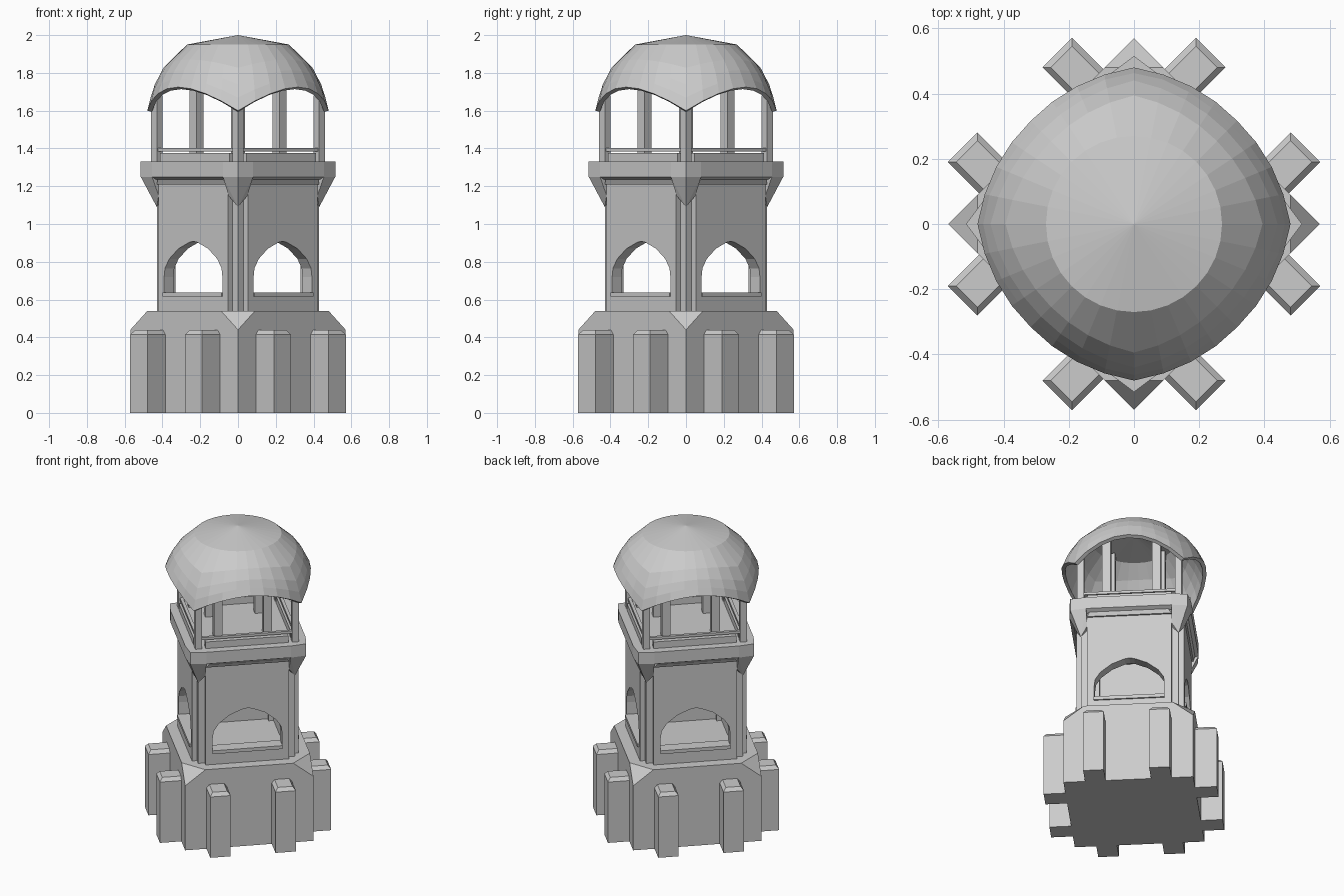
import bpy, bmesh, math
from mathutils import Matrix, Vector

if "Cube" in bpy.data.objects:
    bpy.data.objects.remove(bpy.data.objects["Cube"])

stone = bpy.data.materials.new("grey stone")
stone.diffuse_color = (0.6, 0.6, 0.6, 1)
stone.use_nodes = True
stone.node_tree.nodes["Principled BSDF"].inputs["Base Color"].default_value = stone.diffuse_color


def turn(k, offset=45):
    return Matrix.Rotation(math.radians(offset + 90 * k), 4, 'Z')


def finish(name, bm):
    bmesh.ops.recalc_face_normals(bm, faces=bm.faces)
    me = bpy.data.meshes.new(name)
    bm.to_mesh(me)
    bm.free()
    me.materials.append(stone)
    ob = bpy.data.objects.new(name, me)
    bpy.context.collection.objects.link(ob)
    return ob


def hull_into(bm, pts, mat):
    vs = [bm.verts.new(mat @ Vector(p)) for p in pts]
    r = bmesh.ops.convex_hull(bm, input=vs)
    junk = list({v for v in r["geom_interior"] + r["geom_unused"]
                 if isinstance(v, bmesh.types.BMVert)})
    if junk:
        bmesh.ops.delete(bm, geom=junk, context='VERTS')


def hulls(name, pts, mats):
    """Convex solid repeated once for each matrix."""
    bm = bmesh.new()
    for m in mats:
        hull_into(bm, pts, m)
    bmesh.ops.dissolve_limit(bm, angle_limit=0.01, verts=bm.verts, edges=bm.edges)
    return finish(name, bm)


def box_pts(x0, x1, y0, y1, z0, z1):
    return [(x, y, z) for x in (x0, x1) for y in (y0, y1) for z in (z0, z1)]


def ring(pts, z):
    """Four-fold copies of plan points at height z."""
    return [tuple(turn(k, 0) @ Vector((x, y, z))) for k in range(4) for x, y in pts]


ONE = [Matrix.Identity(4)]
SIDES = [turn(k) for k in range(4)]        # local +x is the wall's outward normal
CORNERS = [turn(k, 0) for k in range(4)]   # local -y points at a corner

# plinth: square with its top corners cut off
hulls("plinth", ring([(0, -.57)], 0) + ring([(0, -.57)], .44)
      + ring([(-.09, -.48), (.09, -.48)], .54), ONE)

# eight buttress pillars with chamfered tops
for v in (-.205, .205):
    hulls("buttress", box_pts(.39, .538, v - .064, v + .064, 0, .415)
          + box_pts(.40, .52, v - .046, v + .046, .42, .438), SIDES)

# tower walls with pointed-arch windows, one half panel mirrored
half = [(0, .54), (.262, .54), (.262, 1.23), (0, 1.23), (0, .908), (.03, .903),
        (.11, .87), (.18, .815), (.212, .765), (.218, .72), (.218, .62), (0, .62)]
bm = bmesh.new()
for m in SIDES:
    for s in (-1, 1):
        inner = [bm.verts.new(m @ Vector((.265, s * v, z))) for v, z in half]
        outer = [bm.verts.new(m @ Vector((.335, s * v, z))) for v, z in half]
        bm.faces.new(inner)
        bm.faces.new(outer)
        for i in range(len(half)):
            j = (i + 1) % len(half)
            if half[i][0] or half[j][0]:
                bm.faces.new((inner[i], inner[j], outer[j], outer[i]))
bmesh.ops.remove_doubles(bm, verts=bm.verts, dist=1e-4)
finish("tower_walls", bm)

# window sills
hulls("window_sill", box_pts(.262, .345, -.22, .22, .615, .638), SIDES)

# recessed square posts at the tower corners
hulls("corner_post", box_pts(.234, .304, .234, .304, .54, 1.25), SIDES)

# cornice slab and flared corner brackets
plan = [(-.08, -.455), (0, -.515), (.08, -.455)]
hulls("cornice", ring([(-.06, -.43), (.06, -.43)], 1.21)
      + ring([(-.08, -.425), (.08, -.425)], 1.235), ONE)
hulls("cornice_slab", ring(plan, 1.235 + .015) + ring(plan, 1.33)
      + ring([(-.06, -.435), (.06, -.435)], 1.235), ONE)
hulls("corner_bracket", [(0, -.515, 1.25), (-.08, -.455, 1.25), (.08, -.455, 1.25),
      (-.05, -.42, 1.15), (.05, -.42, 1.15), (0, -.43, 1.09), (0, -.36, 1.25),
      (0, -.36, 1.12)], CORNERS)

# balcony parapet and rail
hulls("parapet", box_pts(.285, .325, -.26, .26, 1.32, 1.375), SIDES)
hulls("rail", box_pts(.295, .315, -.30, .30, 1.385, 1.402), SIDES)

# dome supports: four slim outer posts, four inner posts
hulls("outer_post", box_pts(.283, .325, .283, .325, 1.32, 1.68), SIDES)
hulls("inner_post", box_pts(.129, .182, .129, .182, 1.32, 1.93), SIDES)

# dome: faceted shell whose rim arches up over each side
profile = [(2.0, 0), (1.95, .27), (1.89, .345), (1.82, .40), (1.72, .45), (1.6, .48)]


def radius(z):
    for (za, ra), (zb, rb) in zip(profile, profile[1:]):
        if z >= zb - 1e-6:
            return ra + (rb - ra) * (za - z) / (za - zb)
    return profile[-1][1]


bm = bmesh.new()
N = 32
steps = [0, .35, .6, .8, 1]
top = bm.verts.new((0, 0, 2))
rows = []
for t in steps:
    row = []
    for i in range(N):
        a = 2 * math.pi * i / N
        low = 1.6 + .125 * abs(math.sin(2 * a)) ** .9
        z = 1.95 + (low - 1.95) * t
        r = radius(z)
        row.append(bm.verts.new((r * math.cos(a), r * math.sin(a), z)))
    rows.append(row)
for i in range(N):
    j = (i + 1) % N
    bm.faces.new((top, rows[0][i], rows[0][j]))
    for a, b in zip(rows, rows[1:]):
        bm.faces.new((a[i], b[i], b[j], a[j]))
dome = finish("dome", bm)
shell = dome.modifiers.new("shell", 'SOLIDIFY')
shell.thickness = .025
shell.offset = -1
